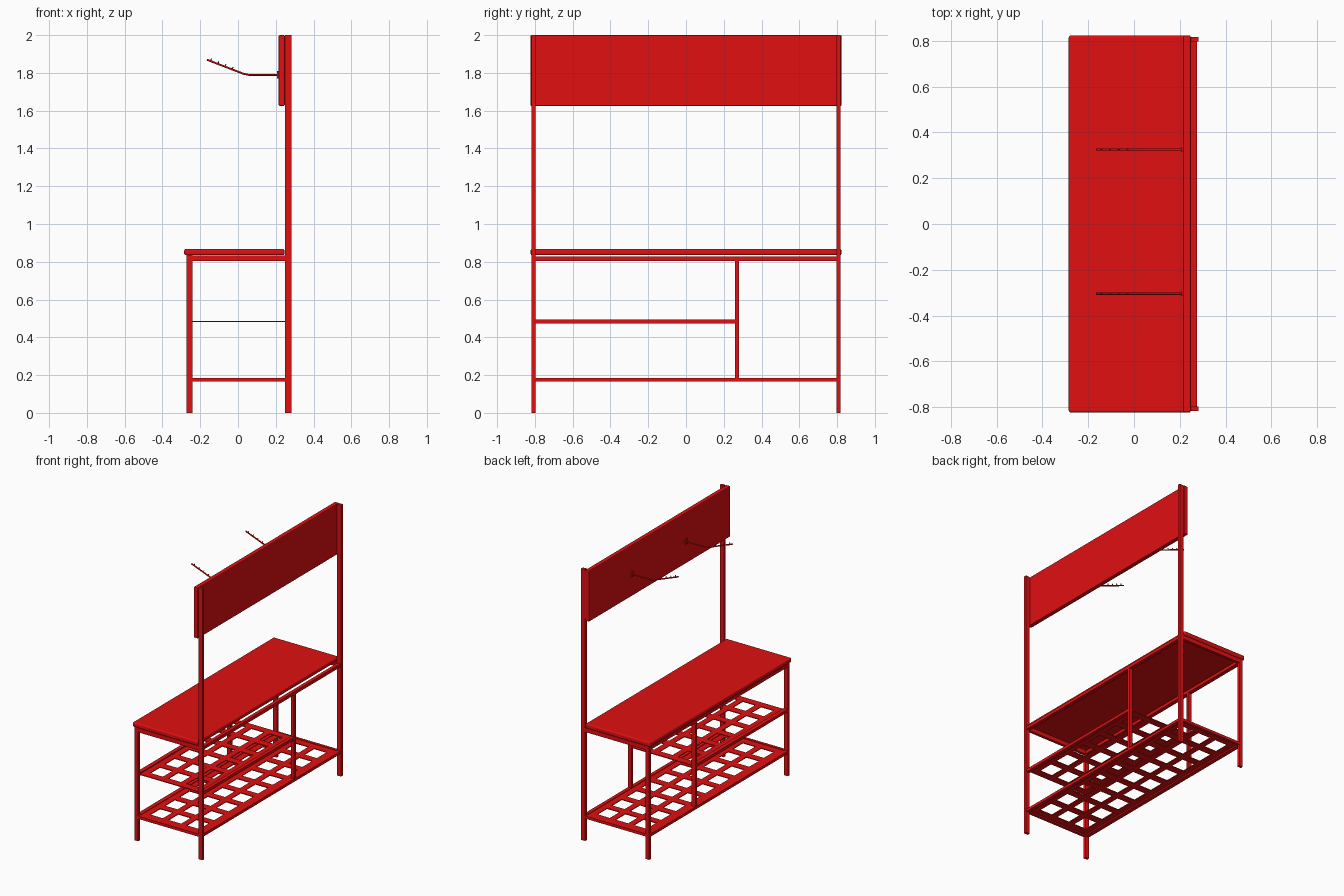
import bpy, bmesh
from mathutils import Vector

if "Cube" in bpy.data.objects:
    bpy.data.objects.remove(bpy.data.objects["Cube"])

red = bpy.data.materials.new("red_paint")
red.diffuse_color = (0.75, 0.005, 0.006, 1)
red.use_nodes = True
red.node_tree.nodes["Principled BSDF"].inputs["Base Color"].default_value = red.diffuse_color


def finish(name, bm):
    me = bpy.data.meshes.new(name)
    bmesh.ops.recalc_face_normals(bm, faces=bm.faces)
    bm.to_mesh(me)
    bm.free()
    me.materials.append(red)
    ob = bpy.data.objects.new(name, me)
    bpy.context.collection.objects.link(ob)
    return ob


def box(name, x0, x1, y0, y1, z0, z1, bevel=0, segments=1):
    bm = bmesh.new()
    bmesh.ops.create_cube(bm, size=1)
    for v in bm.verts:
        v.co = Vector(((x0 + x1) / 2 + v.co.x * (x1 - x0),
                       (y0 + y1) / 2 + v.co.y * (y1 - y0),
                       (z0 + z1) / 2 + v.co.z * (z1 - z0)))
    ob = finish(name, bm)
    if bevel:
        mod = ob.modifiers.new("bevel", 'BEVEL')
        mod.width, mod.segments = bevel, segments
    return ob


def rod(name, points, radius):
    cu = bpy.data.curves.new(name, 'CURVE')
    cu.dimensions = '3D'
    cu.bevel_depth, cu.bevel_resolution, cu.use_fill_caps = radius, 2, True
    sp = cu.splines.new('POLY')
    sp.points.add(len(points) - 1)
    for p, co in zip(sp.points, points):
        p.co = (*co, 1)
    cu.materials.append(red)
    ob = bpy.data.objects.new(name, cu)
    bpy.context.collection.objects.link(ob)


def steps(a, b, holes, bar):
    """Alternating bar / hole boundaries from a to b."""
    gap = (b - a - bar * (holes + 1)) / holes
    out = [a]
    for i in range(holes):
        out += [out[-1] + bar, out[-1] + bar + gap]
    return out + [b]


def lattice(name, y0, y1, cols, z, thick):
    xs, ys = steps(FX1, BX0, 3, 0.045), steps(y0, y1, cols, 0.055)
    bm = bmesh.new()
    vs = [[bm.verts.new((x, y, z)) for y in ys] for x in xs]
    for i in range(len(xs) - 1):
        for j in range(len(ys) - 1):
            if not (i % 2 and j % 2):
                bm.faces.new((vs[i][j], vs[i + 1][j], vs[i + 1][j + 1], vs[i][j + 1]))
    mod = finish(name, bm).modifiers.new("thickness", 'SOLIDIFY')
    mod.thickness, mod.offset = thick, 0


FX0, FX1 = -0.272, -0.242     # front leg depth
BX0, BX1 = 0.25, 0.282        # back post depth
YI, YO = 0.797, 0.817         # inner and outer side of the legs
PY0, PY1 = 0.26, 0.28         # partition upright

# legs and end rails
for tag, s in (("left", -1), ("right", 1)):
    a, b = sorted((s * YI, s * YO))
    box(f"front_leg_{tag}", FX0, FX1, a, b, 0, 0.836)
    box(f"back_post_{tag}", BX0, BX1, a, b, 0, 2.0)
    box(f"top_end_rail_{tag}", FX1, BX0, a, b, 0.803, 0.834)
    box(f"low_end_rail_{tag}", FX1, BX0, a, b, 0.165, 0.185)

# long rails and partition uprights, front and back
for tag, x0, x1 in (("front", FX0, FX1), ("back", BX0, BX1 - 0.006)):
    box(f"top_rail_{tag}", x0, x1, -YI, YI, 0.805, 0.828)
    box(f"low_rail_{tag}", x0, x1, -YI, YI, 0.165, 0.185)
    box(f"partition_upright_{tag}", x0, x1, PY0, PY1, 0.185, 0.805)
    box(f"middle_rail_{tag}", x0, x1, -YI, PY0, 0.474, 0.495)

# perforated sheet shelves
lattice("lower_shelf", -YI, YI, 9, 0.178, 0.006)
lattice("middle_shelf", -YI, PY1, 6, 0.484, 0.006)

# seat top and upper back panel
box("bench_top", -0.285, 0.246, -0.823, 0.823, 0.835, 0.868, 0.009, 3)
box("upper_panel", 0.215, 0.248, -0.823, 0.823, 1.625, 2.0, 0.006, 2)
box("panel_spacer_left", 0.246, 0.252, -YO, -YI, 1.64, 1.99)
box("panel_spacer_right", 0.246, 0.252, YI, YO, 1.64, 1.99)

# hanger arms with stop pins
for tag, y in (("left", -0.305), ("right", 0.325)):
    box(f"hook_plate_{tag}", 0.207, 0.216, y - 0.01, y + 0.01, 1.77, 1.81)
    rod(f"hook_arm_{tag}", [(0.212, y, 1.789), (0.06, y, 1.789), (0.03, y, 1.795),
                            (-0.165, y, 1.87)], 0.005)
    for i in range(4):
        x = -0.145 + i * 0.038
        z = 1.795 + (0.03 - x) * 0.385
        rod(f"hook_pin_{tag}_{i}", [(x, y, z), (x + 0.005, y, z + 0.013)], 0.003)
